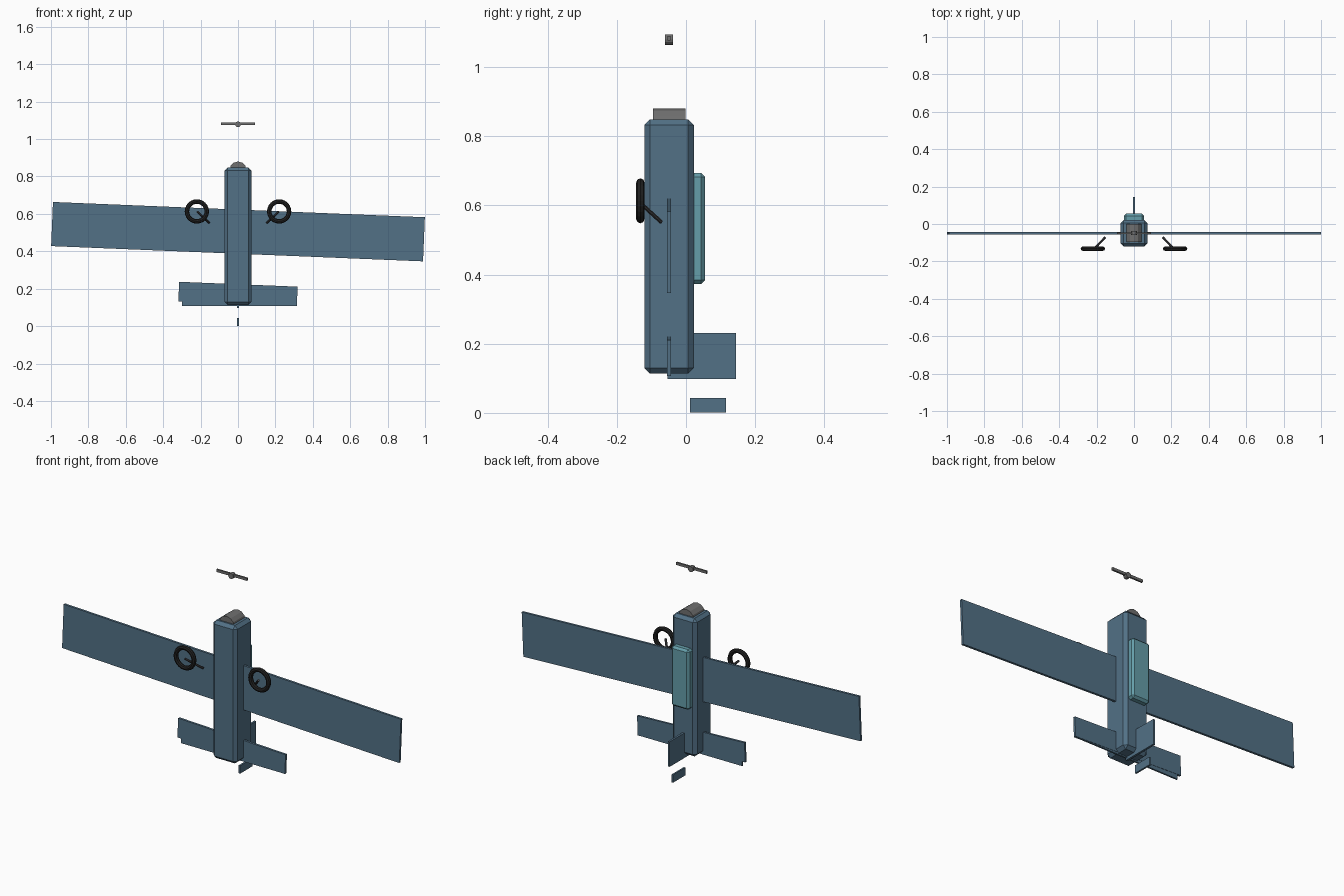
import bpy
import math
from mathutils import Vector

if "Cube" in bpy.data.objects:
    bpy.data.objects.remove(bpy.data.objects["Cube"])


def material(name, color):
    m = bpy.data.materials.new(name)
    m.diffuse_color = (*color, 1)
    m.use_nodes = True
    m.node_tree.nodes["Principled BSDF"].inputs["Base Color"].default_value = m.diffuse_color
    return m


BLUE = material("blue_paint", (0.085, 0.165, 0.24))
GLASS = material("canopy_glass", (0.13, 0.34, 0.40))
METAL = material("dark_metal", (0.16, 0.16, 0.16))
STEEL = material("strut_steel", (0.06, 0.06, 0.065))
RUBBER = material("rubber", (0.015, 0.015, 0.015))


def finish(name, mat):
    ob = bpy.context.object
    ob.name = name
    ob.data.materials.append(mat)
    return ob


def box(name, center, size, mat, tilt=0.0, chamfer=0.0):
    bpy.ops.mesh.primitive_cube_add(size=1, location=center)
    ob = finish(name, mat)
    ob.scale = size
    bpy.ops.object.transform_apply(location=False, rotation=False, scale=True)
    ob.rotation_euler.y = tilt
    if chamfer:
        mod = ob.modifiers.new("chamfer", 'BEVEL')
        mod.width = chamfer
        mod.segments = 1
    return ob


def rod(name, a, b, radius, mat, sides=12):
    a, b = Vector(a), Vector(b)
    d = b - a
    bpy.ops.mesh.primitive_cylinder_add(vertices=sides, radius=radius,
                                        depth=d.length, location=(a + b) / 2)
    ob = finish(name, mat)
    ob.rotation_euler = d.to_track_quat('Z', 'Y').to_euler()
    return ob


Y = -0.049   # plane shared by the wing, tailplane and propeller
TILT = 0.041  # slight roll of the wing and tailplane

# Body
box("fuselage", (0, Y, 0.481), (0.142, 0.143, 0.735), BLUE, chamfer=0.016)
box("canopy", (0, 0.012, 0.533), (0.106, 0.086, 0.32), GLASS, chamfer=0.011)
rod("engine_cowl", (0, -0.096, 0.835), (0, -0.001, 0.835), 0.045, METAL)

# Wing and tail surfaces
box("wing", (0, Y, 0.505), (1.99, 0.012, 0.236), BLUE, tilt=TILT)
box("tailplane", (0, Y, 0.172), (0.634, 0.012, 0.104), BLUE, tilt=TILT)
box("elevator", (0, Y, 0.13), (0.60, 0.009, 0.045), BLUE)
box("tail_fin", (0, 0.046, 0.164), (0.011, 0.198, 0.133), BLUE)
box("rudder", (0, 0.0635, 0.022), (0.009, 0.103, 0.042), BLUE)

# Propeller, floating ahead of the nose
rod("propeller_hub", (0, -0.06, 1.079), (0, -0.038, 1.079), 0.015, METAL)
box("propeller_blade", (0, Y, 1.083), (0.18, 0.009, 0.014), METAL)

# Landing gear
for side, s in (("left", -1), ("right", 1)):
    bpy.ops.mesh.primitive_torus_add(major_segments=24, minor_segments=8,
                                     major_radius=0.053, minor_radius=0.012,
                                     location=(s * 0.22, -0.132, 0.613),
                                     rotation=(math.pi / 2, 0, 0))
    finish(side + "_wheel", RUBBER)
    rod(side + "_gear_strut", (s * 0.155, -0.072, 0.552),
        (s * 0.217, -0.138, 0.612), 0.006, STEEL, 8)
